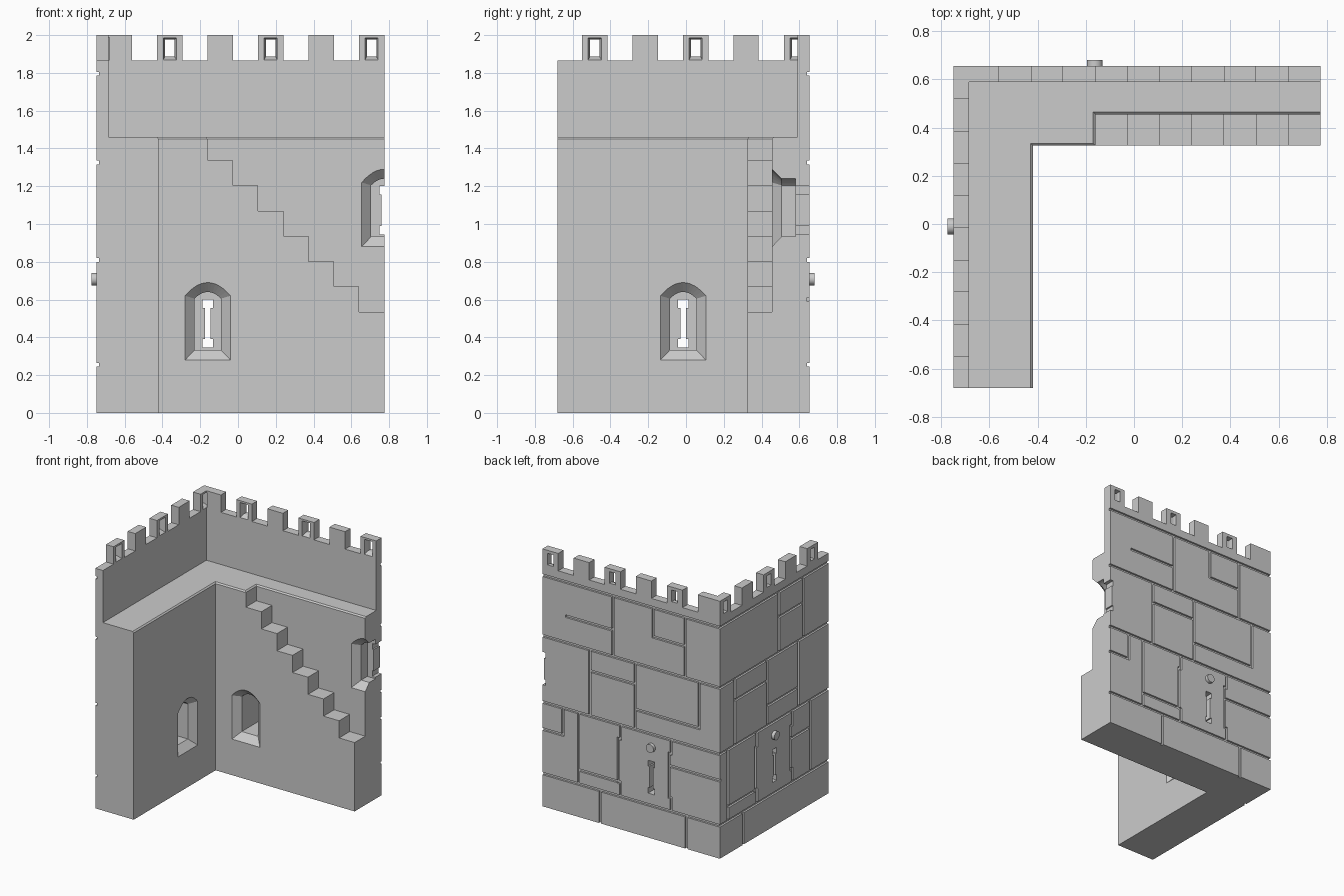
import bpy, bmesh

if "Cube" in bpy.data.objects:
    bpy.data.objects.remove(bpy.data.objects["Cube"])

# Wall frames: a = along the wall, d = depth (0.655 is the outer face), z = height
def back(a, d, z): return (a, d, z)
def left(a, d, z): return (-d - 0.095, a, z)
def plain(x, y, z): return (x, y, z)


def add_loft(bm, rings):
    """Closed solid through matching rings of 3D points."""
    vs = [[bm.verts.new(p) for p in r] for r in rings]
    n = len(vs[0])
    faces = [bm.faces.new(vs[0]), bm.faces.new(vs[-1])]
    for r0, r1 in zip(vs, vs[1:]):
        for i in range(n):
            j = (i + 1) % n
            faces.append(bm.faces.new((r0[i], r0[j], r1[j], r1[i])))
    bmesh.ops.recalc_face_normals(bm, faces=faces)


def add_prism(bm, frame, sections):
    """sections: list of (depth, [(a, z), ...])."""
    add_loft(bm, [[frame(a, d, z) for a, z in prof] for d, prof in sections])


def make_object(name, bm):
    me = bpy.data.meshes.new(name)
    bm.to_mesh(me)
    bm.free()
    ob = bpy.data.objects.new(name, me)
    bpy.context.collection.objects.link(ob)
    return ob


def combine(target, tool, op):
    m = target.modifiers.new(tool.name, 'BOOLEAN')
    m.operation, m.object, m.solver, m.use_self = op, tool, 'EXACT', True
    bpy.context.view_layer.objects.active = target
    bpy.ops.object.modifier_apply(modifier=m.name)
    bpy.data.objects.remove(tool)


def rect(a0, a1, z0, z1):
    return [(a0, z0), (a1, z0), (a1, z1), (a0, z1)]


# Thick L-shaped lower wall with a small chamfer on the walkway edge
def plan(c, z):
    return [(-.75, -.68, z), (-.42 - c, -.68, z), (-.42 - c, .325 + c, z), (-.16 - c, .325 + c, z),
            (-.16 - c, .455 + c, z), (.775, .455 + c, z), (.775, .655, z), (-.75, .655, z)]

bm = bmesh.new()
add_loft(bm, [plan(0, 0), plan(0, 1.45), plan(.01, 1.46)])
wall = make_object("castle_wall", bm)

# Staircase along the back wall
STEP = 0.1336
stairs = [(-.2, 0), (.775, 0)]
for k in range(7):
    z = .535 + STEP * k
    stairs += [(.775 - STEP * k, z), (.775 - STEP * (k + 1), z)]
stairs.append((-.2, z))
bm = bmesh.new()
add_prism(bm, back, [(.325, stairs), (.5, stairs)])
combine(wall, make_object("stairs", bm), 'UNION')

# Parapets with merlons
def parapet(name, frame, lo, hi, merlons):
    prof = [(hi, 1.3), (lo, 1.3)]
    if merlons[0][0] > lo:
        prof.append((lo, 1.865))
    for m0, m1 in merlons:
        if m0 > lo:
            prof.append((m0, 1.865))
        prof += [(m0, 2), (m1, 2)]
        if m1 < hi:
            prof.append((m1, 1.865))
    bm = bmesh.new()
    add_prism(bm, frame, [(.59, prof), (.655, prof)])
    combine(wall, make_object(name, bm), 'UNION')

def merlon_row(start, end):
    row = [(start + .267 * k, start + .267 * k + .134) for k in range(5)]
    row[-1] = (row[-1][0], end)
    return row

parapet("back_parapet", back, -.75, .775, [(-.75, -.56)] + merlon_row(-.428, .775))
parapet("left_parapet", left, -.68, .655, merlon_row(-.55, .655))

# Splayed loopholes in every second merlon
bm = bmesh.new()
for frame, start in ((back, -.361), (left, -.483)):
    for k in range(3):
        c = start + .534 * k
        add_prism(bm, frame, [(.585, rect(c - .036, c + .036, 1.867, 1.987)),
                              (.625, rect(c - .025, c + .025, 1.887, 1.977)),
                              (.67, rect(c - .025, c + .025, 1.887, 1.977))])
combine(wall, make_object("loophole_cutter", bm), 'DIFFERENCE')

# Arched window niches and arrow slits: (frame, centre, base height, inner wall depth)
WINDOWS = [(back, -.16, 0, .325), (left, -.015, 0, .325), (back, .775, .6, .455)]

def arch(c, w, z0, spring, top):
    pts = [(c - w, z0), (c + w, z0)]
    for i in range(13):
        t = 1 - i / 6
        pts.append((c + w * t, spring + (top - spring) * (1 - t * t)))
    return pts

def slit(c, z):
    half = [(.027, .345), (.027, .39), (.015, .39), (.015, .555), (.027, .555), (.027, .6)]
    return [(c + a, z + h) for a, h in half] + [(c - a, z + h) for a, h in reversed(half)]

niches, slits = bmesh.new(), bmesh.new()
for frame, c, z, d in WINDOWS:
    wide = arch(c, .12, z + .28, z + .62, z + .69)
    inner = arch(c, .07, z + .333, z + .605, z + .64)
    add_prism(niches, frame, [(d - .02, wide), (d, wide), (d + .05, inner), (.58, inner)])
    add_prism(slits, frame, [(.56, slit(c, z)), (.7, slit(c, z))])
combine(wall, make_object("niche_cutter", niches), 'DIFFERENCE')
combine(wall, make_object("slit_cutter", slits), 'DIFFERENCE')

# Masonry joints on the outer faces: courses, then uprights (a, z0, z1) and ledgers (z, a0, a1)
C0, C1, C2, C3 = .255, .81, 1.325, 1.795
BACK_UP = [(.28, -.05, C0), (-.46, -.05, C0), (.6, .6, C1), (.465, C0, C1),
           (.37, C1, C2), (-.02, C1, C2), (-.57, .965, C2),
           (.17, C2, C3), (-.175, 1.57, C3), (-.45, C2, C3)]
BACK_FLAT = [(.6, .6, .85), (.365, .11, .465), (.605, -.85, -.33), (1.16, -.02, .37),
             (.965, -.57, -.02), (1.53, .17, .57), (1.57, -.45, -.175)]
LEFT_UP = [(.37, -.05, C0), (.556, C0, C1), (-.455, C0, C1),
           (.47, C1, C2), (.075, C1, C2), (-.31, C1, C2),
           (-.07, C2, C3), (-.37, C2, C3), (.33, C2, C2)]
LEFT_FLAT = [(.365, .2, .556), (.6, -.455, -.235), (1.16, .075, .47),
             (.965, -.31, .075), (1.6, -.37, -.07)]

def panel_edge(a, s):
    return [(a, C0, .36), (a + s, .36, .7), (a, .7, C1)], [(.36, a, a + s), (.7, a, a + s)]

bm = bmesh.new()
G = 0.01
for frame, up, flat, edges in ((back, BACK_UP, BACK_FLAT, ((.105, .018), (-.33, .018))),
                               (left, LEFT_UP, LEFT_FLAT, ((.2, .018), (-.235, .018)))):
    up, flat = list(up), list(flat) + [(z, -.85, .85) for z in (C0, C1, C2, C3)]
    for a, s in edges:
        u, f = panel_edge(a, s)
        up += u
        flat += f
    boxes = [rect(a - G, a + G, z0 - G * .9, z1 + G * .9) for a, z0, z1 in up if z1 > z0]
    boxes += [rect(min(p, q) - G * .8, max(p, q) + G * .8, z - G, z + G) for z, p, q in flat]
    for r in boxes:
        add_prism(bm, frame, [(.64, r), (.7, r)])
combine(wall, make_object("joint_cutter", bm), 'DIFFERENCE')

# Round pegs above the two lower slits
for name, (x, y), axis in (("back_peg", (-.163, .66), 'X'), ("left_peg", (-.755, -.01), 'Y')):
    rot = (1.5708, 0, 0) if axis == 'X' else (0, 1.5708, 0)
    bpy.ops.mesh.primitive_cylinder_add(vertices=24, radius=.033, depth=.04,
                                        location=(x, y, .708), rotation=rot)
    bpy.context.object.name = name
    bpy.ops.object.shade_smooth_by_angle()
